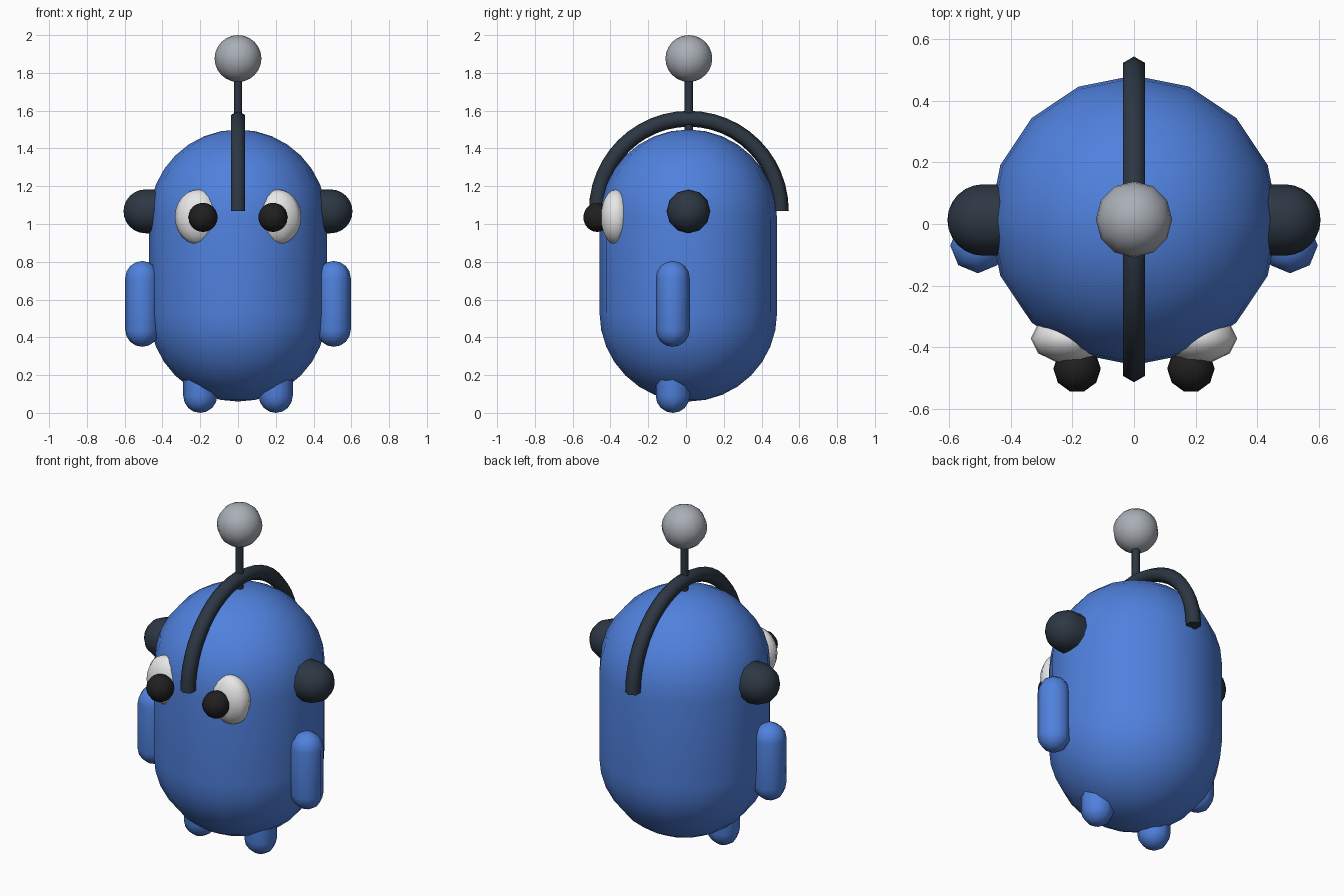
import bpy, bmesh
from math import sin, cos, pi, radians
from mathutils import Matrix, Vector

cube = bpy.data.objects.get("Cube")
if cube:
    bpy.data.objects.remove(cube, do_unlink=True)


def material(name, rgb, rough=0.6):
    m = bpy.data.materials.new(name)
    m.use_nodes = True
    color = (*rgb, 1)
    m.diffuse_color = color
    node = next(n for n in m.node_tree.nodes if n.type == "BSDF_PRINCIPLED")
    node.inputs["Base Color"].default_value = color
    node.inputs["Roughness"].default_value = rough
    return m


BLUE = material("body blue", (0.08, 0.22, 0.73))
SLATE = material("dark slate", (0.026, 0.038, 0.056))
GREY = material("ball grey", (0.40, 0.43, 0.47))
WHITE = material("eye white", (0.8, 0.8, 0.8))
BLACK = material("pupil black", (0.014, 0.014, 0.014))


def finish(name, bm, mat, loc):
    bmesh.ops.recalc_face_normals(bm, faces=bm.faces)
    mesh = bpy.data.meshes.new(name)
    bm.to_mesh(mesh)
    bm.free()
    mesh.materials.append(mat)
    obj = bpy.data.objects.new(name, mesh)
    obj.location = loc
    bpy.context.collection.objects.link(obj)
    bpy.ops.object.select_all(action="DESELECT")
    obj.select_set(True)
    bpy.context.view_layer.objects.active = obj
    bpy.ops.object.shade_smooth_by_angle(angle=radians(65))
    return obj


def capsule(name, mat, loc, radius, half=0, sides=12, rings=6, scale=(1, 1, 1), axis="Z"):
    """Lathe a capsule (a sphere when half is 0)."""
    bm = bmesh.new()
    arc = [i * pi / 2 / rings for i in range(rings + 1)]
    profile = [(radius * sin(a), half + radius * cos(a)) for a in arc]
    profile += [(r, -z) for r, z in reversed(profile)]
    verts = [bm.verts.new((r, 0, z)) for r, z in profile]
    edges = [bm.edges.new(pair) for pair in zip(verts, verts[1:])]
    bmesh.ops.spin(bm, geom=verts + edges, axis=(0, 0, 1), cent=(0, 0, 0),
                   angle=2 * pi, steps=sides)
    bmesh.ops.remove_doubles(bm, verts=bm.verts, dist=0.0005)
    bmesh.ops.scale(bm, vec=scale, verts=bm.verts)
    if axis == "X":
        bmesh.ops.rotate(bm, matrix=Matrix.Rotation(pi / 2, 3, "Y"), verts=bm.verts)
    return finish(name, bm, mat, loc)


# Body
capsule("body", BLUE, (0, 0.012, 0.78), 0.47, half=0.25, sides=16, rings=8)

# Paired parts
for side, s in (("left", 1), ("right", -1)):
    capsule(side + "_arm", BLUE, (s * 0.507, -0.07, 0.577), 0.09, half=0.137, sides=8, rings=4)
    capsule(side + "_foot", BLUE, (s * 0.2, -0.07, 0.2), 0.09, half=0.11, sides=8, rings=4)
    capsule(side + "_ear_pad", SLATE, (s * 0.44, 0.013, 1.067), 0.116, half=0.05, axis="X")
    capsule(side + "_eye", WHITE, (s * 0.21, -0.372, 1.037), 1, sides=10,
            scale=(0.125, 0.082, 0.145))
    capsule(side + "_pupil", BLACK, (s * 0.185, -0.47, 1.035), 0.077, sides=10)

# Headband: a hexagonal tube swept through a half circle
bm = bmesh.new()
tube, sweep = 0.042, 0.487
ring = [bm.verts.new((tube * sin(i * pi / 3), sweep + tube * cos(i * pi / 3), 0)) for i in range(6)]
hexagon = [bm.edges.new((ring[i - 1], ring[i])) for i in range(6)]
bmesh.ops.spin(bm, geom=ring + hexagon, axis=(1, 0, 0), cent=(0, 0, 0), angle=pi, steps=24)
bmesh.ops.holes_fill(bm, edges=[e for e in bm.edges if e.is_boundary], sides=6)
finish("headband", bm, SLATE, Vector((0, 0.015, 1.07)))

# Antenna rod and ball
bm = bmesh.new()
bmesh.ops.create_cone(bm, cap_ends=True, segments=8, radius1=0.022, radius2=0.022, depth=0.32)
finish("antenna_rod", bm, SLATE, (0, 0.015, 1.65))
capsule("antenna_ball", GREY, (0, 0.015, 1.876), 0.124)
